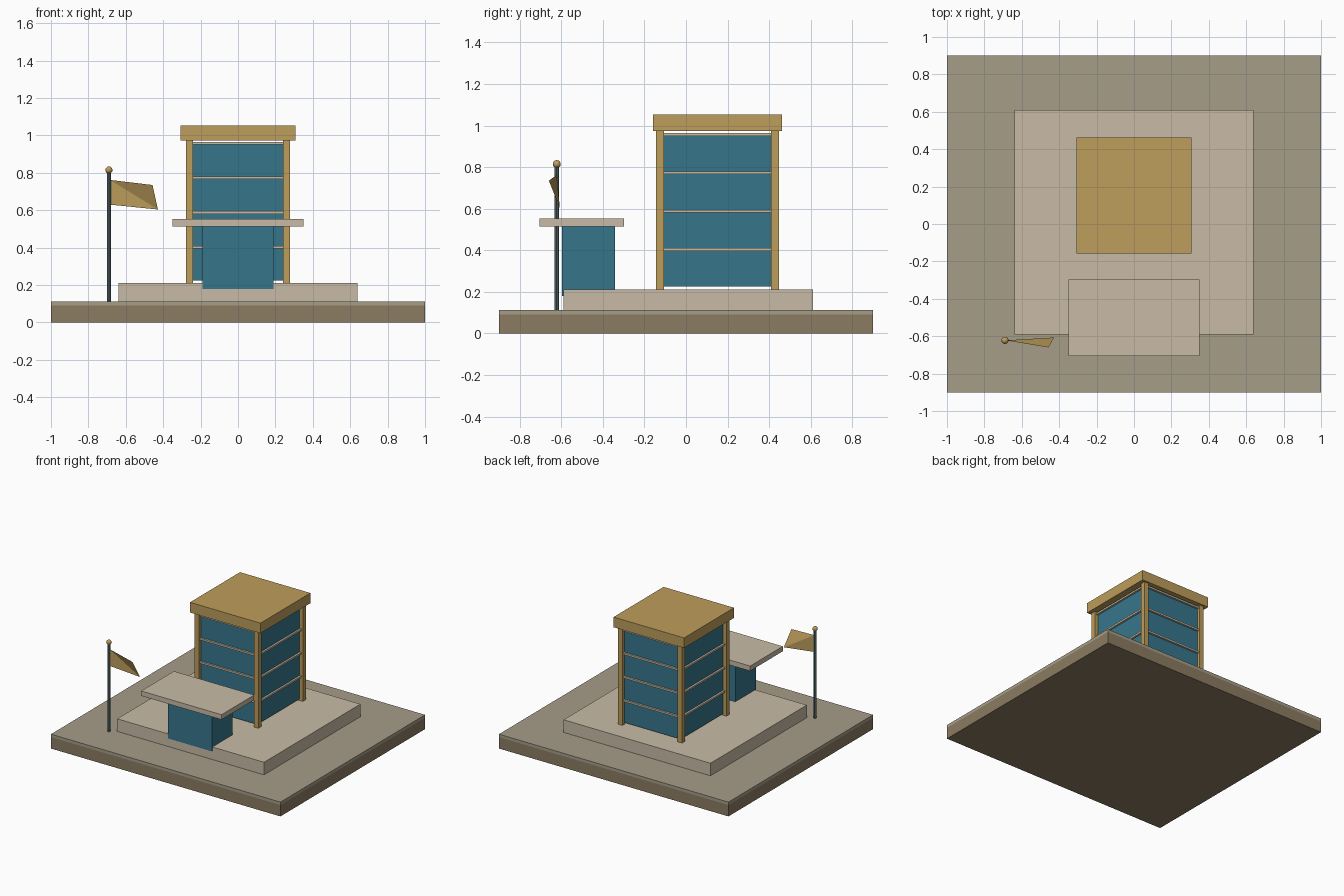
import bpy, bmesh
from mathutils import Vector

if "Cube" in bpy.data.objects:
    bpy.data.objects.remove(bpy.data.objects["Cube"])


def material(name, rgb):
    m = bpy.data.materials.new(name)
    m.diffuse_color = (*rgb, 1)
    m.use_nodes = True
    m.node_tree.nodes["Principled BSDF"].inputs["Base Color"].default_value = m.diffuse_color
    return m


SOIL = material("soil", (0.26, 0.20, 0.12))
GROUND = material("ground_top", (0.38, 0.34, 0.25))
STONE = material("stone", (0.58, 0.50, 0.38))
GOLD = material("gold", (0.51, 0.34, 0.105))
GLASS = material("glass", (0.037, 0.18, 0.26))
STEEL = material("steel", (0.07, 0.11, 0.12))


def add_object(name, bm, mat):
    mesh = bpy.data.meshes.new(name)
    bm.to_mesh(mesh)
    bm.free()
    mesh.materials.append(mat)
    ob = bpy.data.objects.new(name, mesh)
    bpy.context.collection.objects.link(ob)
    return ob


def box(name, x, y, z, mat):
    """Box from (min, max) ranges."""
    bm = bmesh.new()
    bmesh.ops.create_cube(bm, size=1)
    for v in bm.verts:
        v.co = Vector([(a + b) / 2 + c * (b - a)
                       for c, (a, b) in zip(v.co, (x, y, z))])
    return add_object(name, bm, mat)


# Ground block and plinth
box("ground_block", (-1, 1), (-0.9, 0.9), (0, 0.09), SOIL)
box("ground_surface", (-1, 1), (-0.9, 0.9), (0.09, 0.113), GROUND)
box("plinth", (-0.64, 0.64), (-0.59, 0.61), (0.113, 0.212), STONE)

# Tower: stacked glass storeys with a slab over each
CY = 0.152
for i in range(4):
    z = 0.225 + 0.185 * i
    box(f"storey_glass_{i + 1}", (-0.25, 0.25), (CY - 0.27, CY + 0.27),
        (z, z + 0.171), GLASS)
    box(f"floor_slab_{i + 1}", (-0.265, 0.265), (CY - 0.285, CY + 0.285),
        (z + 0.171, z + 0.185), STONE)

# Corner pillars and roof
for sx in (-1, 1):
    for sy in (-1, 1):
        xs = sorted((sx * 0.241, sx * 0.278))
        ys = sorted((CY + sy * 0.258, CY + sy * 0.296))
        box("corner_pillar", xs, ys, (0.205, 0.976), GOLD)
box("roof", (-0.307, 0.307), (CY - 0.311, CY + 0.311), (0.974, 1.054), GOLD)

# Entrance lobby and canopy
box("entrance_lobby", (-0.19, 0.19), (-0.597, -0.342), (0.18, 0.514), GLASS)
box("entrance_canopy", (-0.35, 0.35), (-0.705, -0.298), (0.514, 0.553), STONE)

# Flag pole with ball
bpy.ops.mesh.primitive_cylinder_add(vertices=12, radius=0.011, depth=0.70,
                                    location=(-0.69, -0.622, 0.46))
pole = bpy.context.object
pole.name = "flag_pole"
pole.data.materials.append(STEEL)
bpy.ops.object.shade_smooth_by_angle()
bpy.ops.mesh.primitive_uv_sphere_add(segments=16, ring_count=8, radius=0.019,
                                     location=(-0.69, -0.622, 0.815))
ball = bpy.context.object
ball.name = "pole_ball"
ball.data.materials.append(GOLD)
bpy.ops.object.shade_smooth_by_angle()

# Flag: folded thin sheet of two triangles
bm = bmesh.new()
tl, tr, br, bl = [bm.verts.new(c) for c in (
    (-0.684, -0.622, 0.762), (-0.457, -0.66, 0.735),
    (-0.428, -0.607, 0.604), (-0.684, -0.622, 0.63))]
bm.faces.new((tl, br, tr))
bm.faces.new((tl, bl, br))
add_object("flag", bm, GOLD)
